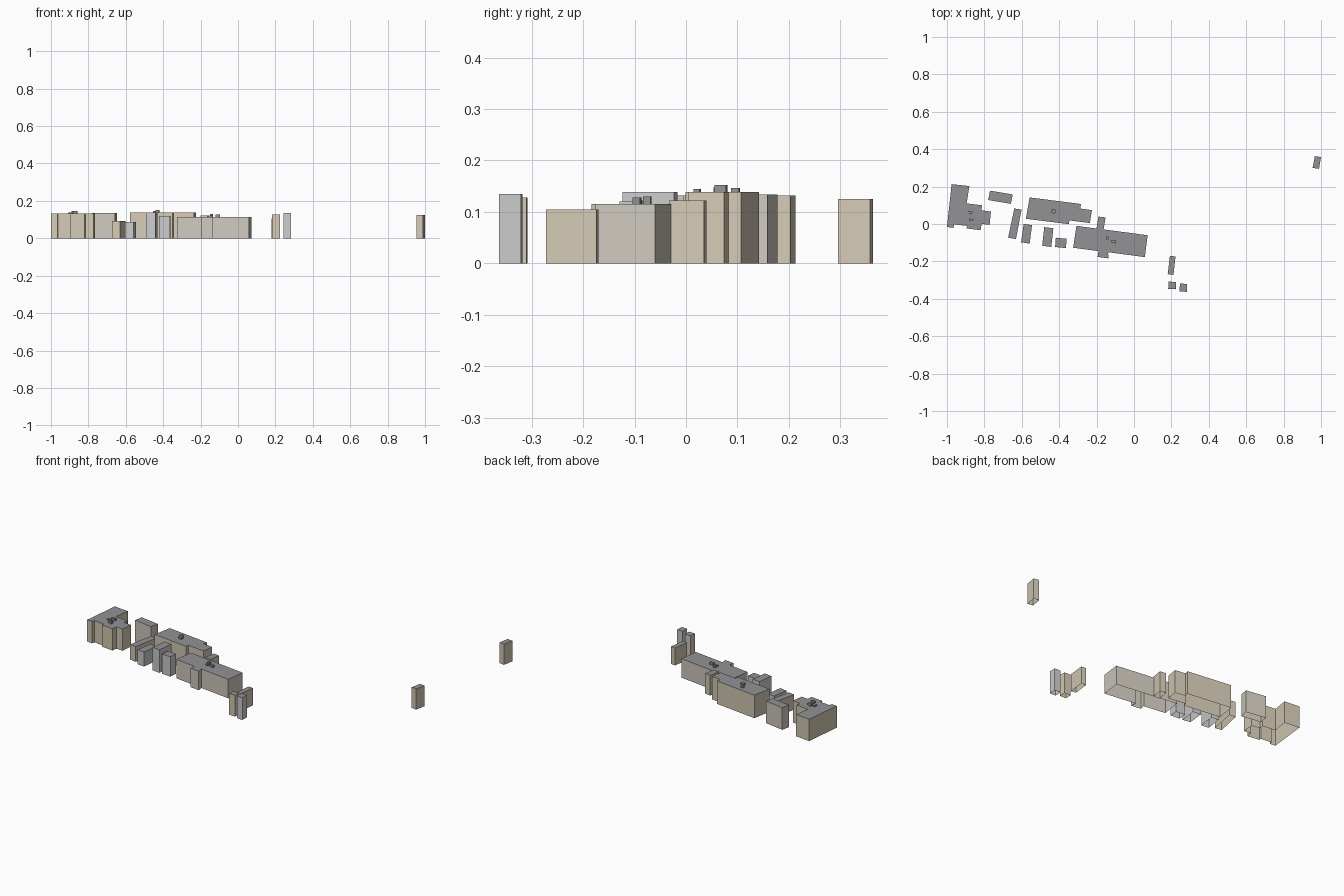
import bpy, bmesh, math
from mathutils import Matrix


def material(name, rgb):
    m = bpy.data.materials.new(name)
    m.diffuse_color = (*rgb, 1)
    return m


TAN = material("tan_wall", (0.66, 0.59, 0.46))
STONE = material("stone_wall", (0.63, 0.59, 0.52))
GREY = material("grey_wall", (0.57, 0.57, 0.57))
ROOF = material("roof_grey", (0.29, 0.29, 0.30))


def finish(name, bm, mats):
    mesh = bpy.data.meshes.new(name)
    bm.to_mesh(mesh)
    bm.free()
    for m in mats:
        mesh.materials.append(m)
    obj = bpy.data.objects.new(name, mesh)
    bpy.context.collection.objects.link(obj)
    return obj


def building(name, outline, height, wall):
    """Clockwise footprint raised to a flat roof, open underneath."""
    bm = bmesh.new()
    pts = outline[::-1]
    low = [bm.verts.new((x, y, 0)) for x, y in pts]
    top = [bm.verts.new((x, y, height)) for x, y in pts]
    n = len(pts)
    for i in range(n):
        j = (i + 1) % n
        bm.faces.new((low[i], low[j], top[j], top[i]))
    bm.faces.new(top).material_index = 1
    return finish(name, bm, (wall, ROOF))


def roof_unit(name, x, y, sx, sy, z0, z1):
    """Small box on a roof, turned with the street."""
    bm = bmesh.new()
    mat = (Matrix.Translation((x, y, (z0 + z1) / 2))
           @ Matrix.Rotation(math.radians(-7.5), 4, 'Z')
           @ Matrix.Diagonal((sx, sy, z1 - z0, 1)))
    bmesh.ops.create_cube(bm, size=1, matrix=mat)
    return finish(name, bm, (ROOF,))


# Stepped blocks
building("west_block", [
    (-.975, .213), (-.88, .203), (-.895, .11), (-.812, .10), (-.816, .074),
    (-.765, .066), (-.772, -.005), (-.815, .001), (-.82, -.033), (-.895, -.024),
    (-.893, -.010), (-.962, -.002), (-.965, -.021), (-1, -.016)], .132, TAN)
building("north_block", [
    (-.558, .142), (-.283, .107), (-.288, .083), (-.225, .074), (-.236, .005),
    (-.345, .019), (-.349, -.001), (-.578, .028)], .139, TAN)
building("long_block", [
    (-.308, -.010), (.073, -.060), (.058, -.177), (-.139, -.151), (-.135, -.184),
    (-.195, -.176), (-.190, -.145), (-.325, -.127)], .115, STONE)

# Plain four-sided houses
houses = [
    ("northwest_house", [(-.77, .178), (-.648, .158), (-.658, .108), (-.78, .128)], .134, STONE),
    ("narrow_house", [(-.64, .083), (-.601, .077), (-.631, -.080), (-.673, -.073)], .092, TAN),
    ("low_house", [(-.590, .000), (-.545, -.006), (-.558, -.105), (-.604, -.098)], .088, GREY),
    ("tall_house", [(-.480, -.017), (-.431, -.023), (-.442, -.123), (-.491, -.116)], .139, GREY),
    ("small_house", [(-.418, -.073), (-.360, -.079), (-.364, -.129), (-.422, -.123)], .12, GREY),
    ("link_house", [(-.190, .040), (-.152, .035), (-.163, -.033), (-.201, -.027)], .122, TAN),
    ("east_house", [(.192, -.170), (.222, -.174), (.211, -.272), (.180, -.268)], .105, TAN),
    ("south_house", [(.184, -.308), (.225, -.310), (.224, -.349), (.183, -.347)], .128, TAN),
    ("southeast_house", [(.245, -.318), (.284, -.321), (.283, -.363), (.244, -.360)], .135, GREY),
    ("far_house", [(.967, .363), (1, .358), (.989, .295), (.955, .300)], .125, TAN),
]
for house in houses:
    building(*house)

# Rooftop equipment
units = [
    (-.897, .053, .022, .018, .132, .139), (-.877, .062, .024, .015, .132, .147),
    (-.870, .022, .022, .012, .132, .145), (-.446, .096, .016, .016, .139, .146),
    (-.430, .068, .020, .022, .139, .152), (-.142, -.075, .015, .015, .115, .130),
    (-.142, -.091, .015, .012, .115, .122), (-.108, -.095, .024, .014, .115, .128),
]
for i, u in enumerate(units):
    roof_unit(f"roof_unit_{i + 1}", *u)
